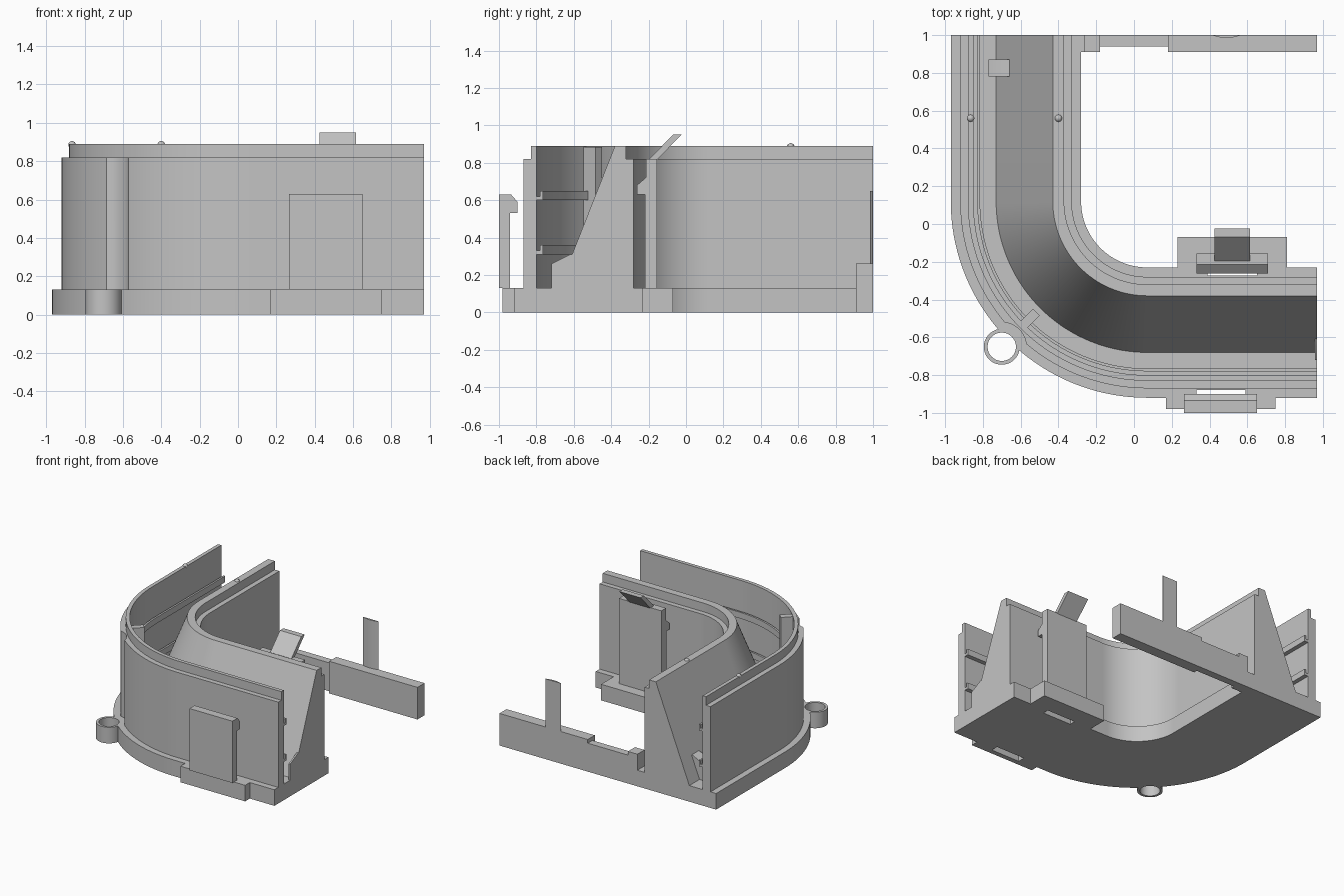
import bpy, bmesh, math
from mathutils import Vector

if "Cube" in bpy.data.objects:
    bpy.data.objects.remove(bpy.data.objects["Cube"])

grey = bpy.data.materials.new("light grey plastic")
grey.diffuse_color = (0.55, 0.55, 0.55, 1)
grey.use_nodes = True
grey.node_tree.nodes["Principled BSDF"].inputs["Base Color"].default_value = grey.diffuse_color

CX, CY, R = 0.07, 0.12, 1.04      # bend centre and outer radius


def finish(name, bm):
    bmesh.ops.recalc_face_normals(bm, faces=bm.faces)
    me = bpy.data.meshes.new(name)
    bm.to_mesh(me)
    bm.free()
    me.materials.append(grey)
    ob = bpy.data.objects.new(name, me)
    bpy.context.collection.objects.link(ob)
    return ob


def loft(name, rings):
    """Skin closed rings of points and cap both ends."""
    bm = bmesh.new()
    vs = [[bm.verts.new(p) for p in r] for r in rings]
    n = len(vs[0])
    for a, b in zip(vs, vs[1:]):
        for i in range(n):
            j = (i + 1) % n
            bm.faces.new((a[i], a[j], b[j], b[i]))
    bm.faces.new(vs[0])
    bm.faces.new(vs[-1][::-1])
    return finish(name, bm)


def sweep(name, profile):
    """Sweep (distance from outer edge, height) around the bend."""
    rings = [[(CX - R + d, 1, z) for d, z in profile]]
    for i in range(37):
        a = math.pi + math.pi / 2 * i / 36
        rings.append([(CX + (R - d) * math.cos(a), CY + (R - d) * math.sin(a), z)
                      for d, z in profile])
    rings.append([(0.97, CY - R + d, z) for d, z in profile])
    return loft(name, rings)


def prism(name, pts, axis, a, b):
    place = {"x": lambda p, t: (t, p[0], p[1]),
             "y": lambda p, t: (p[0], t, p[1]),
             "z": lambda p, t: (p[0], p[1], t)}[axis]
    return loft(name, [[place(p, t) for p in pts] for t in (a, b)])


def box(name, x0, x1, y0, y1, z0, z1):
    return prism(name, [(x0, y0), (x1, y0), (x1, y1), (x0, y1)], "z", z0, z1)


def cylinder(name, x, y, r, z0, z1):
    pts = [(x + r * math.cos(k * math.pi / 24), y + r * math.sin(k * math.pi / 24))
           for k in range(48)]
    return prism(name, pts, "z", z0, z1)


def cut(ob, cutters):
    bpy.context.view_layer.objects.active = ob
    for c in cutters:
        m = ob.modifiers.new("cut", "BOOLEAN")
        m.operation, m.solver, m.object = "DIFFERENCE", "EXACT", c
        bpy.ops.object.modifier_apply(modifier=m.name)


# Curved channel: base, outer wall with lip, sloped inner wall with lip
channel = sweep("curved_channel", [
    (0, 0), (.69, 0), (.69, .13), (.64, .13), (.64, .82), (.60, .82), (.60, .89),
    (.54, .89), (.24, .13), (.12, .13), (.12, .89), (.09, .89), (.09, .82),
    (.05, .82), (.05, .13), (0, .13)])

# Hooked rails along the inside of the outer wall
for name, z in (("lower_rail", .31), ("upper_rail", .60)):
    sweep(name, [(.115, z), (.155, z), (.155, z + .05), (.14, z + .05),
                 (.14, z + .02), (.115, z + .02)])

# Base tabs carrying the clips
front_tab = box("front_base_tab", .17, .75, -.98, -.92, 0, .13)
back_tab = box("inner_base_tab", .23, .81, -.23, -.07, 0, .13)

# Screw ring on the outside of the bend
SX, SY = -.70, -.65
ring = cylinder("screw_ring", SX, SY, .095, 0, .13)

# Cutters: screw hole, screw head clearance, clip slots
hole = cylinder("hole_cutter", SX, SY, .075, -.1, .2)
groove = cylinder("groove_cutter", SX, SY, .13, .13, .822)
slot_a = box("front_slot_cutter", .33, .59, -.94, -.88, -.1, .2)
slot_b = box("inner_slot_cutter", .39, .65, -.272, -.222, -.1, .2)
cut(channel, [hole, groove, slot_a, slot_b])
cut(front_tab, [slot_a])
cut(back_tab, [slot_b])
cut(ring, [hole])
for c in (hole, groove, slot_a, slot_b):
    bpy.data.objects.remove(c)

# Front clip with inward hook
prism("front_clip", [(-1, .13), (-.94, .13), (-.94, .53), (-.90, .53), (-.90, .59),
                     (-.935, .63), (-1, .63)], "x", .265, .65)

# Inner clip with hook and slanted release lever
prism("inner_clip", [(-.22, .13), (-.155, .13), (-.155, .82), (-.215, .82), (-.215, .72),
                     (-.262, .68), (-.262, .63), (-.22, .63)], "x", .33, .71)
prism("release_lever", [(-.20, .815), (-.155, .815), (-.025, .95), (-.07, .95)],
      "x", .425, .615)

# Support blocks at the foot of the slope
foot = [(.20, .13), (.20, .26), (.30, .31), (.33, .31), (.33, .13)]
prism("left_foot_block", [(CX - R + d, z) for d, z in foot], "y", .78, .87)
prism("right_foot_block", [(CY - R + d, z) for d, z in foot], "x", .957, .97)

# Upright rib inside the bend
u = Vector((-1, -1)).normalized()
v = Vector((1, -1)).normalized()
c = Vector((CX, CY))
prism("corner_rib", [c + u * r + v * w for r, w in
                     ((.925, -.025), (.83, -.025), (.83, .025), (.925, .025))],
      "z", .13, .885)

# Rear bar with lowered middle and thin post
box("rear_bar", .18, .97, .91, 1, 0, .26)
box("rear_bar_link", -.18, .18, .94, 1, 0, .23)
box("rear_bar_end", -.265, -.18, .91, 1, 0, .26)
box("rear_bar_joint", -.28, -.265, .91, 1, 0, .13)
prism("rear_post", [(.42, 1), (.42, .997), (.455, .988), (.49, .985), (.525, .988),
                    (.56, .997), (.56, 1)], "z", .26, .65)

# Locating bumps on the lips
for name, x in (("outer_bump", -.865), ("inner_bump", -.40)):
    bm = bmesh.new()
    bmesh.ops.create_uvsphere(bm, u_segments=16, v_segments=8, radius=.02)
    bmesh.ops.translate(bm, verts=bm.verts, vec=(x, .56, .885))
    finish(name, bm)

# Smooth curves, sharp corners
bpy.ops.object.select_all(action="SELECT")
bpy.context.view_layer.objects.active = channel
bpy.ops.object.shade_smooth_by_angle(angle=math.radians(30))
